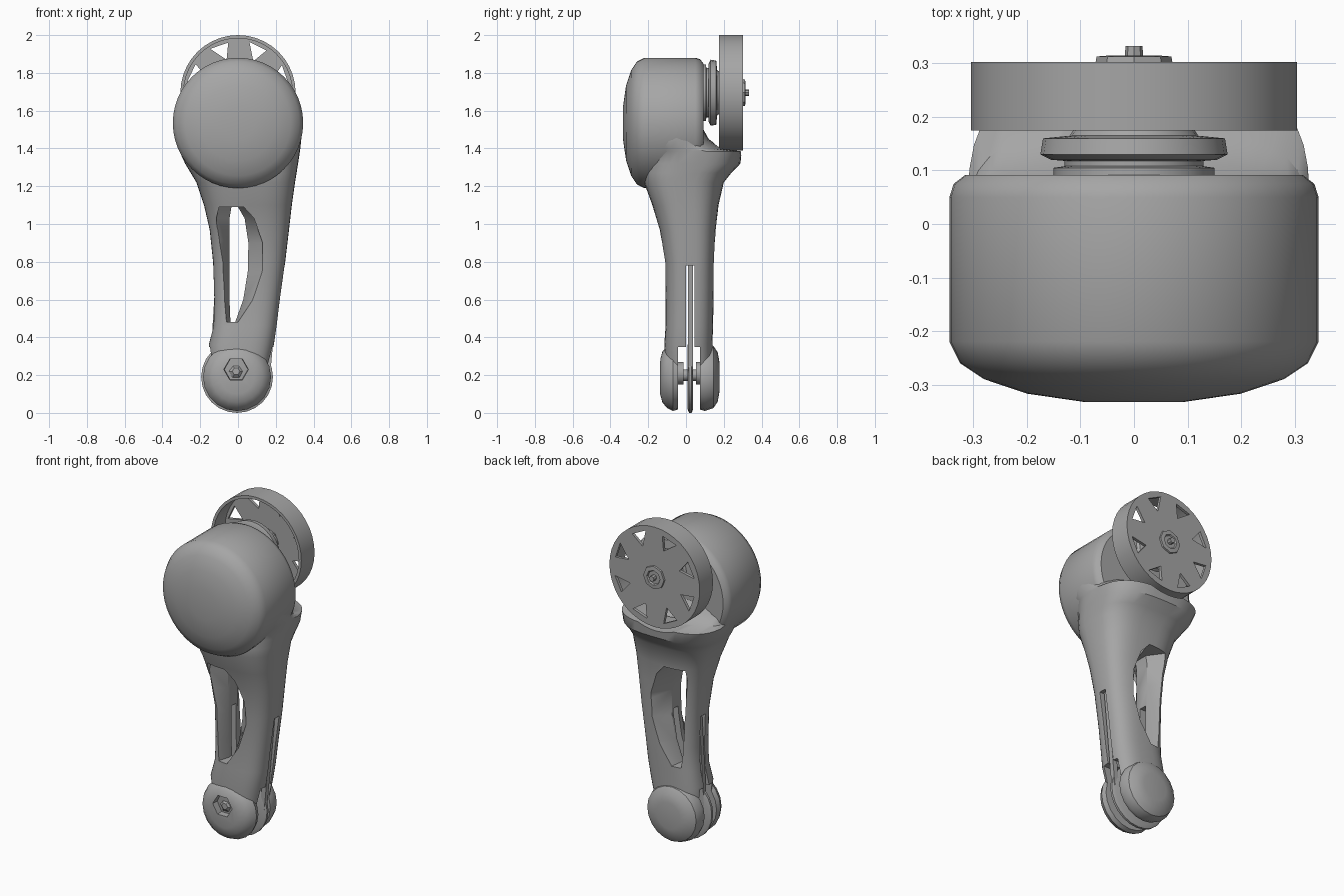
import bpy, bmesh, math
from mathutils import Vector

cube = bpy.data.objects.get("Cube")
if cube:
    bpy.data.objects.remove(cube, do_unlink=True)

grey = bpy.data.materials.new("mid_grey")
grey.use_nodes = True
colour = (0.38, 0.38, 0.38, 1)
grey.diffuse_color = colour
grey.node_tree.nodes["Principled BSDF"].inputs["Base Color"].default_value = colour


def loft(name, rings):
    """Skin a list of equal-length point rings and cap both ends."""
    bm = bmesh.new()
    rows = [[bm.verts.new(p) for p in ring] for ring in rings]
    n = len(rows[0])
    for a, b in zip(rows, rows[1:]):
        for i in range(n):
            j = (i + 1) % n
            bm.faces.new((a[i], a[j], b[j], b[i]))
    bm.faces.new(rows[0])
    bm.faces.new(rows[-1])
    bmesh.ops.recalc_face_normals(bm, faces=bm.faces)
    mesh = bpy.data.meshes.new(name)
    bm.to_mesh(mesh)
    bm.free()
    mesh.materials.append(grey)
    ob = bpy.data.objects.new(name, mesh)
    bpy.context.scene.collection.objects.link(ob)
    return ob


def lathe(name, profile, cx, cz, sides=40):
    """Turn (radius, y) pairs about a front-to-back axis."""
    angles = [2 * math.pi * i / sides for i in range(sides)]
    return loft(name, [[(cx + r * math.cos(a), y, cz + r * math.sin(a))
                        for a in angles] for r, y in profile])


def prism(name, outline, y0, y1):
    """Extrude an x-z outline from y0 to y1."""
    return loft(name, [[(x, y, z) for x, z in outline] for y in (y0, y1)])


def box_outline(x0, x1, z0, z1):
    return [(x0, z0), (x1, z0), (x1, z1), (x0, z1)]


def cut(target, cutter):
    mod = target.modifiers.new("cut", 'BOOLEAN')
    mod.operation, mod.solver, mod.object = 'DIFFERENCE', 'EXACT', cutter
    bpy.context.view_layer.objects.active = target
    bpy.ops.object.modifier_apply(modifier=mod.name)
    bpy.data.objects.remove(cutter, do_unlink=True)


MOTOR_Z, WHEEL_Z, FOOT_Z = 1.535, 1.695, 0.19

# Motor housing with a domed front cover
lathe("motor_housing", [(0.09, -0.333), (0.2, -0.317), (0.28, -0.29), (0.325, -0.26),
                        (0.345, -0.22), (0.345, 0.05), (0.337, 0.075), (0.315, 0.092)],
      0, MOTOR_Z, 48)

# Leg body: height, left and right edges, front and back edges
sections = [(0.16, -0.13, 0.14, -0.10, 0.14), (0.36, -0.155, 0.19, -0.115, 0.14),
            (0.46, -0.13, 0.205, -0.108, 0.143), (0.6, -0.126, 0.222, -0.108, 0.146),
            (0.8, -0.132, 0.25, -0.113, 0.15), (0.97, -0.15, 0.27, -0.14, 0.158),
            (1.1, -0.18, 0.285, -0.178, 0.172), (1.22, -0.22, 0.302, -0.222, 0.2),
            (1.27, -0.25, 0.31, -0.23, 0.24), (1.32, -0.28, 0.318, -0.23, 0.288),
            (1.385, -0.31, 0.328, -0.23, 0.295), (1.4, -0.315, 0.33, -0.23, 0.19),
            (1.45, -0.33, 0.335, -0.22, 0.12), (1.54, -0.34, 0.34, -0.2, 0.07)]


def section_ring(z, x0, x1, y0, y1, sides=40):
    ring = []
    for i in range(sides):
        a = 2 * math.pi * i / sides
        c, s = math.cos(a), math.sin(a)
        u = math.copysign(abs(c) ** 0.7, c)
        v = math.copysign(abs(s) ** 0.7, s)
        ring.append(((x0 + x1) / 2 + u * (x1 - x0) / 2,
                     (y0 + y1) / 2 + v * (y1 - y0) / 2, z))
    return ring


leg = loft("leg_body", [section_ring(*s) for s in sections])

# Clearance arc under the output wheel
cut(leg, lathe("wheel_clearance", [(0.2, 0.1), (0.31, 0.16), (0.33, 0.2), (0.335, 0.4)],
               0, WHEEL_Z))

# Long flared window through the leg: height, narrow and wide limits
window = [(1.09, -0.035, 0.0, -0.10, 0.03), (1.03, -0.045, 0.035, -0.115, 0.085),
          (0.9, -0.045, 0.055, -0.105, 0.13), (0.75, -0.045, 0.052, -0.09, 0.13),
          (0.6, -0.045, 0.028, -0.08, 0.08), (0.48, -0.04, -0.015, -0.065, 0.0)]


def window_ring(y, wide):
    k = 2 if wide else 0
    right = [(w[2 + k], y, w[0]) for w in window]
    left = [(w[1 + k], y, w[0]) for w in reversed(window)]
    return right + left


cut(leg, loft("window_cutter", [window_ring(-0.25, True), window_ring(-0.11, True),
                                window_ring(-0.03, False), window_ring(0.06, False),
                                window_ring(0.15, True), window_ring(0.3, True)]))

# Slit and fork gap at the lower end
cut(leg, prism("slit_cutter", box_outline(-0.4, 0.4, -0.1, 0.78), 0.0, 0.045))
cut(leg, prism("fork_cutter", box_outline(-0.4, 0.4, -0.1, 0.35), -0.042, 0.073))

# Drive belt strips inside the slit
prism("belt_right", [(0.14, 0.2), (0.17, 0.2), (0.225, 0.79), (0.195, 0.79)], 0.01, 0.038)
prism("belt_left", [(-0.15, 0.2), (-0.12, 0.2), (-0.085, 0.79), (-0.115, 0.79)], 0.01, 0.038)

# Foot joint: two rounded cheeks, thin pulley, bosses and pin
front_cheek = lathe("front_cheek", [(0.09, -0.137), (0.135, -0.125), (0.165, -0.1),
                                    (0.18, -0.07), (0.172, -0.042)], -0.005, FOOT_Z, 20)
cut(front_cheek, lathe("socket_cutter", [(0.07, -0.2), (0.06, -0.07)], -0.01, 0.23, 6))
lathe("socket_hub", [(0.02, -0.115), (0.04, -0.1), (0.04, -0.06)], -0.01, 0.22, 6)
lathe("back_cheek", [(0.172, 0.073), (0.18, 0.1), (0.165, 0.145), (0.13, 0.168),
                     (0.08, 0.177)], -0.005, FOOT_Z, 20)
lathe("foot_pulley", [(0.17, 0.008), (0.19, 0.016), (0.19, 0.03), (0.17, 0.038)],
      -0.005, FOOT_Z, 24)
for name, y0, y1 in (("front_boss", -0.045, -0.013), ("back_boss", 0.052, 0.08)):
    lathe(name, [(0.06, y0), (0.06, y1)], 0, 0.21, 16)
lathe("foot_pin", [(0.03, -0.05), (0.03, 0.08)], 0, 0.2, 12)

# Stepped coupling between motor and wheel
lathe("coupling", [(0.15, 0.08), (0.15, 0.105), (0.13, 0.108), (0.13, 0.118), (0.155, 0.12),
                   (0.175, 0.13), (0.17, 0.16), (0.12, 0.165), (0.11, 0.18), (0.07, 0.19),
                   (0.07, 0.29)], 0, WHEEL_Z, 24)

# Output wheel: cup open toward the motor, back plate pierced by windows
wheel = lathe("output_wheel", [(0.06, 0.285), (0.288, 0.285), (0.288, 0.175), (0.305, 0.175),
                               (0.305, 0.303), (0.06, 0.303)], 0, WHEEL_Z, 40)
for i in range(8):
    mid = 2 * math.pi * (i + 0.5) / 8
    corners = [(0.185, -0.06), (0.27, -0.2), (0.275, 0.17)]
    cut(wheel, prism("wheel_window", [(r * math.cos(mid + d), WHEEL_Z + r * math.sin(mid + d))
                                      for r, d in corners], 0.25, 0.35))
lathe("wheel_hub", [(0.075, 0.28), (0.07, 0.313), (0.045, 0.315), (0.04, 0.307)],
      0, WHEEL_Z, 8)
lathe("wheel_pin", [(0.018, 0.29), (0.016, 0.333)], 0, WHEEL_Z, 8)

# Smooth rounded surfaces and keep crisp edges
bpy.ops.object.select_all(action='DESELECT')
for ob in bpy.context.scene.objects:
    if ob.type == 'MESH':
        ob.select_set(True)
        bpy.context.view_layer.objects.active = ob
bpy.ops.object.shade_smooth_by_angle(angle=math.radians(35))
